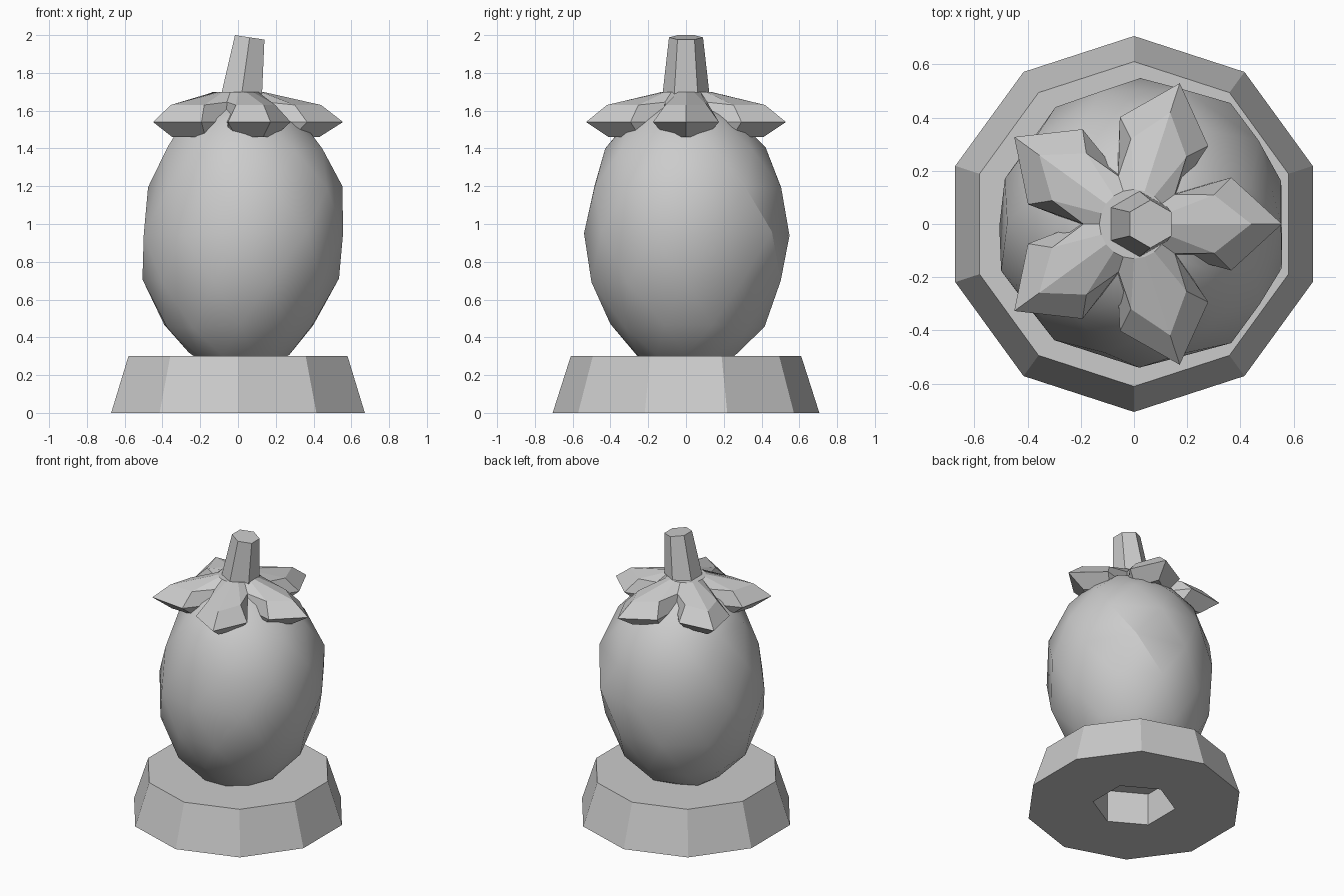
import bpy
import bmesh
import random
from math import sin, cos, radians
from mathutils import Vector

random.seed(4)

cube = bpy.data.objects.get("Cube")
if cube:
    bpy.data.objects.remove(cube, do_unlink=True)

# Single plain grey for every part
stone = bpy.data.materials.new("plain_grey")
stone.use_nodes = True
GREY = (0.6, 0.6, 0.6, 1)
stone.diffuse_color = GREY
stone.node_tree.nodes["Principled BSDF"].inputs["Base Color"].default_value = GREY


def polar(radius, degrees, z, x=0.0):
    a = radians(degrees)
    return Vector((x + radius * cos(a), radius * sin(a), z))


def polygon(sides, radius, z, start=90, x=0.0):
    return [polar(radius, start + 360 * i / sides, z, x) for i in range(sides)]


def finish(name, bm):
    bmesh.ops.recalc_face_normals(bm, faces=bm.faces)
    mesh = bpy.data.meshes.new(name)
    bm.to_mesh(mesh)
    bm.free()
    mesh.materials.append(stone)
    obj = bpy.data.objects.new(name, mesh)
    bpy.context.collection.objects.link(obj)
    return obj


def loft(bm, rings, cap_start=True, cap_end=True):
    """Join rings of equal length with quads."""
    loops = [[bm.verts.new(p) for p in ring] for ring in rings]
    n = len(loops[0])
    for a, b in zip(loops, loops[1:]):
        for i in range(n):
            j = (i + 1) % n
            bm.faces.new((a[i], a[j], b[j], b[i]))
    if cap_start:
        bm.faces.new(loops[0])
    if cap_end:
        bm.faces.new(loops[-1])
    return loops


def loop_edges(bm, loop):
    return [bm.edges.get((loop[i - 1], loop[i])) for i in range(len(loop))]


# Pedestal: tapered ten-sided block with a six-sided socket underneath
bm = bmesh.new()
outer = loft(bm, [polygon(10, 0.706, 0), polygon(10, 0.61, 0.3)], cap_start=False)
socket = loft(bm, [polygon(6, 0.27, 0), polygon(6, 0.27, 0.23)], cap_start=False)
bmesh.ops.triangle_fill(bm, use_beauty=True,
                        edges=loop_edges(bm, outer[0]) + loop_edges(bm, socket[0]))
finish("pedestal", bm)

# Fruit body: faceted egg from staggered rings (height, radius, sideways lean)
bm = bmesh.new()
profile = [(0.24, 0.14, 0), (0.31, 0.27, 0), (0.46, 0.41, 0.01), (0.7, 0.515, 0.02),
           (0.95, 0.55, 0.03), (1.2, 0.52, 0.04), (1.4, 0.43, 0.04),
           (1.55, 0.3, 0.03), (1.64, 0.15, 0.02)]
for k, (z, r, lean) in enumerate(profile):
    for p in polygon(10, r, z, 90 + 18 * (k % 2), lean):
        wobble = Vector([random.uniform(-0.012, 0.012) for _ in range(3)])
        bm.verts.new(p + wobble)
hull = bmesh.ops.convex_hull(bm, input=bm.verts)
spare = [g for g in hull["geom_interior"] if isinstance(g, bmesh.types.BMVert)]
bmesh.ops.delete(bm, geom=spare, context="VERTS")
body = finish("fruit_body", bm)
bpy.ops.object.select_all(action="DESELECT")
body.select_set(True)
bpy.context.view_layer.objects.active = body
bpy.ops.object.shade_smooth_by_angle(angle=radians(25))


def star(notch, shoulder, spread, tip, z, notch_z=None):
    """Five pointed sepals, each with two shoulders and a tip."""
    points = []
    for k in range(5):
        a = 72 * k
        points += [polar(notch, a - 36, notch_z or z), polar(shoulder, a - spread, z),
                   polar(tip, a, z), polar(shoulder, a + spread, z)]
    return points


# Leafy crown: bevelled five-pointed star around the stem
bm = bmesh.new()
loft(bm, [star(0.1, 0.1, 18, 0.1, 1.52),
          star(0.18, 0.31, 20, 0.43, 1.46),
          star(0.205, 0.405, 25.5, 0.556, 1.54),
          star(0.19, 0.32, 20, 0.44, 1.63, 1.645),
          star(0.13, 0.13, 18, 0.13, 1.7)])
finish("leaf_crown", bm)

# Stem: leaning tapered six-sided stub with a slightly tilted end
bm = bmesh.new()
base = polygon(6, 0.132, 1.62, x=0.01)
end = polygon(6, 0.09, 1.988, x=0.062)
for p in end:
    p.z -= 0.15 * (p.x - 0.062)
loft(bm, [base, end])
finish("stem", bm)
